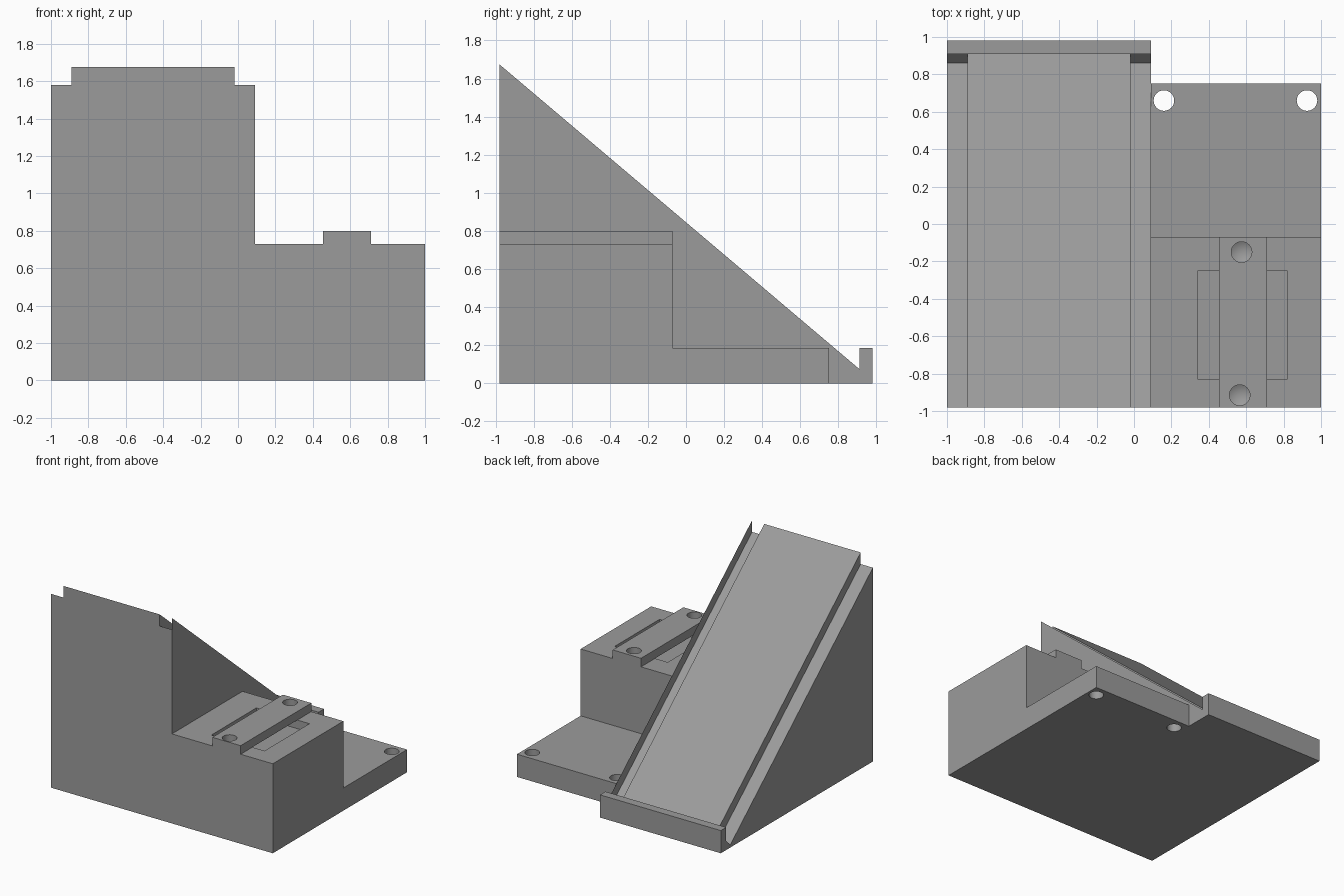
import bpy, bmesh, math

if "Cube" in bpy.data.objects:
    bpy.data.objects.remove(bpy.data.objects["Cube"])

grey = bpy.data.materials.new("plain grey")
grey.diffuse_color = (0.33, 0.33, 0.33, 1)
grey.use_nodes = True
grey.node_tree.nodes["Principled BSDF"].inputs["Base Color"].default_value = grey.diffuse_color


def prism(name, profile, x0, x1):
    """Extrude a (y, z) profile along x."""
    bm = bmesh.new()
    face = bm.faces.new([bm.verts.new((x0, y, z)) for y, z in profile])
    res = bmesh.ops.extrude_face_region(bm, geom=[face])
    verts = [v for v in res["geom"] if isinstance(v, bmesh.types.BMVert)]
    bmesh.ops.translate(bm, verts=verts, vec=(x1 - x0, 0, 0))
    bmesh.ops.recalc_face_normals(bm, faces=bm.faces)
    return finish(name, bm)


def box(name, x0, x1, y0, y1, z0, z1):
    return prism(name, [(y0, z0), (y1, z0), (y1, z1), (y0, z1)], x0, x1)


def drill(name, x, y, z0, z1, tip, r=0.055, n=32):
    """Vertical drill bit, with a cone of height tip below z0."""
    bm = bmesh.new()
    rings = [[bm.verts.new((x + r * math.cos(2 * math.pi * i / n),
                            y + r * math.sin(2 * math.pi * i / n), z))
              for i in range(n)] for z in (z0, z1)]
    point = bm.verts.new((x, y, z0 - tip)) if tip else None
    for i in range(n):
        j = (i + 1) % n
        bm.faces.new((rings[0][i], rings[0][j], rings[1][j], rings[1][i]))
        if tip:
            bm.faces.new((rings[0][j], rings[0][i], point))
    bm.faces.new(rings[1])
    if not tip:
        bm.faces.new(rings[0][::-1])
    bmesh.ops.recalc_face_normals(bm, faces=bm.faces)
    return finish(name, bm)


def finish(name, bm):
    me = bpy.data.meshes.new(name)
    bm.to_mesh(me)
    bm.free()
    me.materials.append(grey)
    ob = bpy.data.objects.new(name, me)
    bpy.context.collection.objects.link(ob)
    return ob


def combine(body, tool, operation):
    """Apply a boolean and discard the tool."""
    mod = body.modifiers.new(operation, "BOOLEAN")
    mod.operation, mod.object, mod.solver = operation, tool, "EXACT"
    bpy.context.view_layer.objects.active = body
    bpy.ops.object.modifier_apply(modifier=mod.name)
    bpy.data.objects.remove(tool, do_unlink=True)


# Sloping ramp with the stop lip at its foot
body = prism("ramp_stand", [(-0.98, 0), (0.98, 0), (0.98, 0.185), (0.91, 0.185),
                            (0.91, 0.075), (-0.98, 1.675)], -1, 0.09)

# Stepped mounting block and base plate, overlapping into the ramp
combine(body, prism("mount_block", [(-0.98, 0), (0.75, 0), (0.75, 0.185), (-0.07, 0.185),
                                    (-0.07, 0.73), (-0.98, 0.73)], -0.3, 1), "UNION")

# Shallow pocket passing beneath the rail
combine(body, box("pocket", 0.34, 0.82, -0.83, -0.25, 0.66, 0.9), "DIFFERENCE")

# Raised rail
combine(body, box("rail", 0.455, 0.71, -0.98, -0.07, 0.73, 0.80), "UNION")

# Gutters along both sides of the ramp
gutter = [(0.86, 0.02), (0.91, 0.075), (0.905, 0.4), (-1.1, 2.0), (-1.1, 1.682)]
for x0, x1 in ((-1.1, -0.89), (-0.02, 0.09)):
    combine(body, prism("gutter", gutter, x0, x1), "DIFFERENCE")

# Through holes in the base plate and pointed holes in the rail
for x, y, z0, z1, tip in ((0.16, 0.66, -0.1, 0.4, 0), (0.925, 0.66, -0.1, 0.4, 0),
                          (0.575, -0.15, 0.45, 0.9, 0.03), (0.565, -0.915, 0.45, 0.9, 0.03)):
    combine(body, drill("drill", x, y, z0, z1, tip), "DIFFERENCE")

# Smooth the hole walls only
bpy.ops.object.select_all(action="DESELECT")
body.select_set(True)
bpy.context.view_layer.objects.active = body
bpy.ops.object.shade_smooth_by_angle(angle=math.radians(25))
